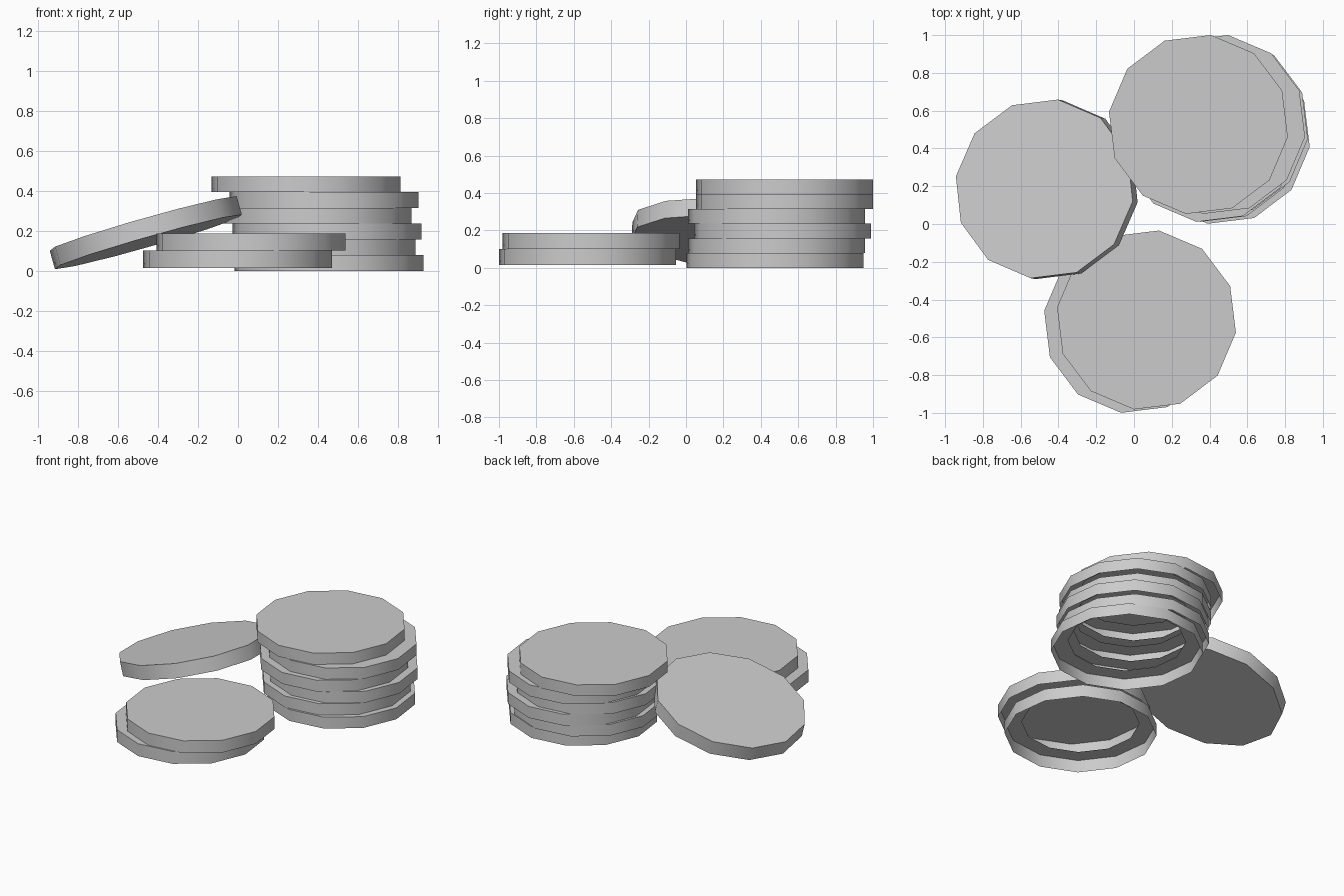
import bpy, bmesh, math
from mathutils import Matrix

if "Cube" in bpy.data.objects:
    bpy.data.objects.remove(bpy.data.objects["Cube"])

SIDES = 12
START = math.radians(22)   # every disc is turned the same way
R = 0.478
R_HOLE = 0.37


def ring(bm, radius, z):
    return [bm.verts.new((radius * math.cos(START + 2 * math.pi * i / SIDES),
                          radius * math.sin(START + 2 * math.pi * i / SIDES), z))
            for i in range(SIDES)]


def bridge(bm, low, high):
    return [bm.faces.new((low[i], low[(i + 1) % SIDES], high[(i + 1) % SIDES], high[i]))
            for i in range(SIDES)]


def disc(name, top_centre, thickness, top_cap=True, bottom_cap=False):
    """Twelve-sided disc; its origin is the middle of the top face."""
    bm = bmesh.new()
    low, high = ring(bm, R, -thickness), ring(bm, R, 0)
    walls = bridge(bm, low, high)
    if top_cap:
        bm.faces.new(high)
    else:
        # covered discs only keep a rim on top
        bridge(bm, high, ring(bm, R_HOLE, 0))
    if bottom_cap:
        bm.faces.new(low[::-1])
    # soft side walls, crisp rims
    rim = set(low), set(high)
    for f in walls:
        f.smooth = True
    for e in bm.edges:
        if any(all(v in s for v in e.verts) for s in rim):
            e.smooth = False
    mesh = bpy.data.meshes.new(name)
    bm.to_mesh(mesh)
    bm.free()
    obj = bpy.data.objects.new(name, mesh)
    obj.location = top_centre
    bpy.context.collection.objects.link(obj)
    return obj


def stack(name, centres, base, step):
    for i, (x, y) in enumerate(centres):
        disc(f"{name}_{i + 1}", (x, y, base + step * (i + 1)), step,
             top_cap=(i == len(centres) - 1))


# Tall stack of six
stack("tall_stack_coin",
      [(0.457, 0.475), (0.417, 0.485), (0.447, 0.517),
       (0.397, 0.485), (0.432, 0.527), (0.341, 0.527)], 0.0, 0.0788)

# Short stack of two
stack("short_stack_coin", [(-0.002, -0.526), (0.066, -0.508)], 0.015, 0.0855)

# Closed coin leaning across both stacks
lean = disc("leaning_coin", (-0.475, 0.186, 0.237), 0.096, bottom_cap=True)
lean.scale = (1.03, 1.0, 1.0)
lean.rotation_euler = (math.radians(-3), math.radians(-15.9), 0)
